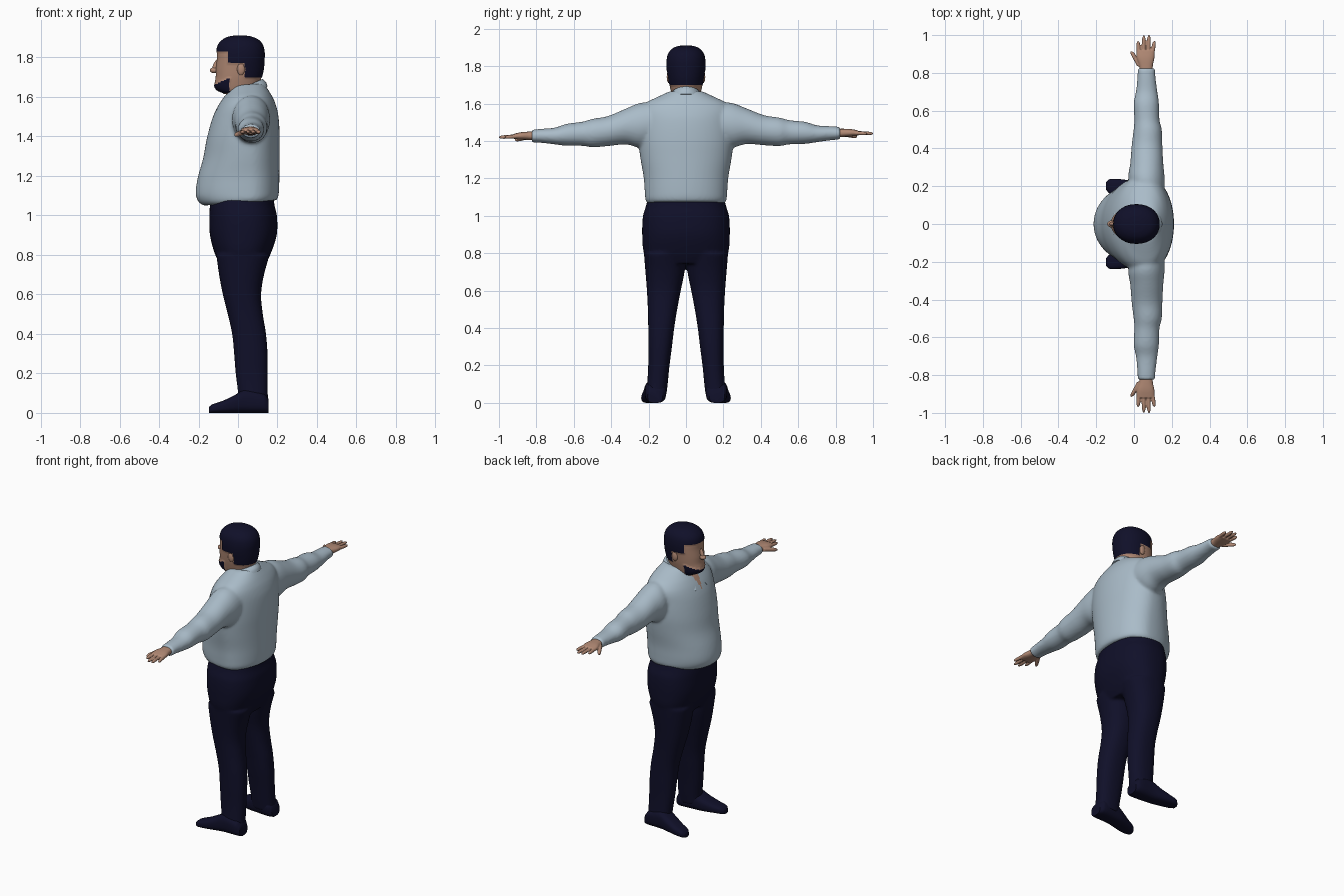
import bpy, bmesh, math
from mathutils import Vector, Matrix

if "Cube" in bpy.data.objects:
    bpy.data.objects.remove(bpy.data.objects["Cube"])


def material(name, rgb):
    m = bpy.data.materials.new(name)
    m.diffuse_color = (*rgb, 1)
    m.use_nodes = True
    m.node_tree.nodes["Principled BSDF"].inputs["Base Color"].default_value = m.diffuse_color
    return m


SHIRT = material("pale blue shirt", (0.40, 0.50, 0.58))
SKIN = material("skin", (0.44, 0.25, 0.175))
NAVY = material("dark navy", (0.005, 0.005, 0.022))


def refine(rings, steps):
    """Smooth in-between rings; the first number of each ring is its station."""
    n, out = len(rings), []
    slope = lambda i, k: ((rings[min(i + 1, n - 1)][k] - rings[max(i - 1, 0)][k])
                          / (rings[min(i + 1, n - 1)][0] - rings[max(i - 1, 0)][0]))
    for i in range(n - 1):
        a, b = rings[i], rings[i + 1]
        h = b[0] - a[0]
        for j in range(steps):
            s = j / steps
            row = [a[0] + h * s]
            for k in range(1, 5):
                row.append((2*s**3 - 3*s*s + 1) * a[k] + (s**3 - 2*s*s + s) * h * slope(i, k)
                           + (3*s*s - 2*s**3) * b[k] + (s**3 - s*s) * h * slope(i + 1, k))
            out.append(row)
    return out + [list(rings[-1])]


def loft(bm, axis, rings, n=2.0, mid=None, tilt=0, segs=40, steps=4, place=None):
    """Skin of superellipse rings (station, u0, u1, v0, v1) along an axis."""
    loops = []
    for t, u0, u1, v0, v1 in refine(rings, steps):
        uc, vc = (u0 + u1) / 2 if mid is None else mid, (v0 + v1) / 2
        loop = []
        for i in range(segs):
            a = 2 * math.pi * i / segs
            c, s = math.cos(a), math.sin(a)
            u = uc + math.copysign(abs(c) ** (2 / n), c) * (u1 - uc if c > 0 else uc - u0)
            v = vc + math.copysign(abs(s) ** (2 / n), s) * (v1 - v0) / 2
            p = {"z": (u, v, t + tilt * u), "y": (u, t, v), "x": (t, u, v)}[axis]
            loop.append(bm.verts.new(place(*p) if place else p))
        loops.append(loop)
    for a, b in zip(loops, loops[1:]):
        for i in range(segs):
            j = (i + 1) % segs
            bm.faces.new((a[i], a[j], b[j], b[i]))
    bm.faces.new(loops[0])
    bm.faces.new(loops[-1])


def sym(*rows):
    """Rings symmetric in y: (z, x0, x1, half width)."""
    return [(z, x0, x1, -w, w) for z, x0, x1, w in rows]


def finish(bm, name, mats, rule=None, voxel=0, smooth=5, angle=50):
    bmesh.ops.recalc_face_normals(bm, faces=bm.faces)
    me = bpy.data.meshes.new(name)
    bm.to_mesh(me)
    bm.free()
    ob = bpy.data.objects.new(name, me)
    bpy.context.collection.objects.link(ob)
    if voxel:  # fuse overlapping lofts into one skin
        r = ob.modifiers.new("fuse", "REMESH")
        r.mode, r.voxel_size = "VOXEL", voxel
        s = ob.modifiers.new("soften", "SMOOTH")
        s.factor, s.iterations = 0.5, smooth
        dg = bpy.context.evaluated_depsgraph_get()
        ob.data = bpy.data.meshes.new_from_object(ob.evaluated_get(dg))
        ob.modifiers.clear()
    ob.data.materials.clear()
    for m in mats:
        ob.data.materials.append(m)
    for p in ob.data.polygons:
        p.material_index = rule(p.center) if rule else 0
    bpy.ops.object.select_all(action="DESELECT")
    ob.select_set(True)
    bpy.context.view_layer.objects.active = ob
    bpy.ops.object.shade_smooth_by_angle(angle=math.radians(angle))
    return ob


def arm_side(s):
    """Place arm points on one side; the arm on -y hangs slightly lower."""
    return lambda x, y, z: (x, s * y, z + s * 0.01 * max(0, (y - 0.25) / 0.75))


# shirt: torso and sleeves fused, with an open V at the throat
def throat(c):
    return int(c.x < -0.02 and c.z > 1.53 and abs(c.y) < 0.36 * (c.z - 1.53))


bm = bmesh.new()
loft(bm, "z", sym((1.062, -0.175, 0.195, 0.205), (1.08, -0.198, 0.204, 0.216),
                  (1.12, -0.214, 0.208, 0.22), (1.2, -0.205, 0.21, 0.226),
                  (1.3, -0.177, 0.211, 0.243), (1.4, -0.158, 0.211, 0.255),
                  (1.5, -0.13, 0.203, 0.255), (1.56, -0.102, 0.187, 0.25),
                  (1.6, -0.075, 0.168, 0.215), (1.63, -0.05, 0.15, 0.155),
                  (1.66, -0.03, 0.13, 0.09)), n=2.05, mid=0.06, tilt=0.07, segs=64)
SLEEVE = [(0.14, 0.0, 0.16, 1.4, 1.605), (0.24, -0.03, 0.162, 1.365, 1.605),
          (0.32, -0.02, 0.155, 1.383, 1.575), (0.42, -0.012, 0.15, 1.375, 1.535),
          (0.5, -0.002, 0.147, 1.37, 1.522), (0.55, 0.002, 0.135, 1.378, 1.508),
          (0.64, -0.002, 0.132, 1.38, 1.497), (0.7, 0.01, 0.124, 1.388, 1.478),
          (0.78, 0.018, 0.114, 1.398, 1.472), (0.825, 0.018, 0.112, 1.4, 1.468)]
for s in (1, -1):
    loft(bm, "y", SLEEVE, place=arm_side(s))
finish(bm, "shirt", [SHIRT, SKIN], throat, voxel=0.009)

# collar: tilted band around the neck and two pointed flaps
bm = bmesh.new()
loft(bm, "z", sym((1.585, -0.075, 0.15, 0.1), (1.61, -0.068, 0.142, 0.09),
                  (1.635, -0.062, 0.125, 0.08)), tilt=0.45, segs=64)
finish(bm, "collar", [SHIRT, SKIN], throat)
for s in (1, -1):
    bm = bmesh.new()
    flap = [(-0.02, 0.075, 1.628), (-0.07, 0.026, 1.597), (-0.112, 0.055, 1.535), (-0.06, 0.1, 1.575)]
    f = bm.faces.new([bm.verts.new((x, s * y, z)) for x, y, z in flap])
    top = bmesh.ops.extrude_face_region(bm, geom=[f])["geom"]
    bmesh.ops.translate(bm, verts=[g for g in top if isinstance(g, bmesh.types.BMVert)],
                        vec=(0.012, 0, -0.008))
    finish(bm, "collar_flap", [SHIRT])

# trousers: hips and two legs fused
bm = bmesh.new()
loft(bm, "z", sym((0.745, -0.085, 0.135, 0.19), (0.8, -0.115, 0.163, 0.225),
                  (0.9, -0.142, 0.196, 0.234), (1.0, -0.145, 0.197, 0.23),
                  (1.05, -0.142, 0.185, 0.215), (1.09, -0.135, 0.18, 0.205)), n=2.4, segs=64)
LEG = [(0.04, 0.0, 0.155, 0.105, 0.215), (0.1, 0.0, 0.151, 0.098, 0.208),
       (0.2, -0.012, 0.151, 0.088, 0.202), (0.3, -0.02, 0.15, 0.075, 0.202),
       (0.4, -0.03, 0.142, 0.063, 0.202), (0.5, -0.052, 0.126, 0.047, 0.204),
       (0.6, -0.077, 0.117, 0.028, 0.209), (0.7, -0.096, 0.132, 0.008, 0.217),
       (0.8, -0.11, 0.16, 0.0, 0.225)]
for s in (1, -1):
    loft(bm, "z", LEG, n=2.3, place=lambda x, y, z, s=s: (x, s * y, z))
finish(bm, "trousers", [NAVY], voxel=0.009)

# shoes
SHOE = [(-0.147, 0.18, 0.222, 0, 0.03), (-0.13, 0.162, 0.237, 0, 0.043),
        (-0.08, 0.143, 0.238, 0, 0.06), (-0.02, 0.122, 0.23, 0, 0.088),
        (0.04, 0.112, 0.222, 0, 0.12), (0.13, 0.108, 0.218, 0, 0.1),
        (0.155, 0.125, 0.205, 0, 0.07)]
for s in (1, -1):
    bm = bmesh.new()
    loft(bm, "x", SHOE, n=2.8, place=lambda x, y, z, s=s: (x, s * y, z))
    finish(bm, "shoe", [NAVY])

# hands: palm, four fingers and a thumb fused
FINGERS = [(0.026, 0.022, 0.968), (0.05, 0.052, 0.997), (0.074, 0.08, 1.0), (0.096, 0.108, 0.968)]
for s in (1, -1):
    bm = bmesh.new()
    loft(bm, "y", [(0.8, 0.032, 0.098, 1.41, 1.458), (0.84, 0.026, 0.1, 1.414, 1.458),
                   (0.88, 0.014, 0.108, 1.416, 1.456), (0.92, 0.014, 0.108, 1.42, 1.448)],
         n=2.4, place=arm_side(s))

    def digit(x0, x1, y0, y1, z0, z1, r):
        rows = []
        for k, w in ((0, 1), (0.5, 1), (0.85, 0.85), (1, 0.35)):
            x, z = x0 + (x1 - x0) * k, z0 + (z1 - z0) * k
            rows.append((y0 + (y1 - y0) * k, x - r * w, x + r * w, z - r * w, z + r * w))
        loft(bm, "y", rows, segs=16, place=arm_side(s))
    for x0, x1, tip in FINGERS:
        digit(x0, x1, 0.89, tip + 0.001, 1.435, 1.43, 0.0105)
    digit(0.03, -0.014, 0.835, 0.915, 1.432, 1.415, 0.013)
    finish(bm, "hand", [SKIN], voxel=0.0035, smooth=2)


# head: skin, with hair and chin beard chosen by height and depth
def hair(c):
    return c.z > (1.832 if c.x < -0.05 else 1.77 if c.x < 0.035 else 1.697)


def beard(c):
    return c.x < -0.043 and 1.618 < c.z < 1.715 + 0.45 * c.x


bm = bmesh.new()
loft(bm, "z", sym((1.54, -0.04, 0.11, 0.066), (1.6, -0.045, 0.108, 0.07),
                  (1.622, -0.075, 0.106, 0.07), (1.636, -0.105, 0.106, 0.073),
                  (1.66, -0.118, 0.11, 0.079), (1.7, -0.113, 0.118, 0.088),
                  (1.74, -0.112, 0.127, 0.094), (1.79, -0.107, 0.131, 0.1),
                  (1.83, -0.106, 0.131, 0.1), (1.865, -0.097, 0.121, 0.092),
                  (1.89, -0.072, 0.097, 0.072), (1.903, -0.042, 0.063, 0.045),
                  (1.908, -0.01, 0.03, 0.015)), n=2.15, segs=112, steps=6)
bmesh.ops.recalc_face_normals(bm, faces=bm.faces)
dark = {v for f in bm.faces if hair(f.calc_center_median()) or beard(f.calc_center_median())
        for v in f.verts}
shifts = [(v, v.normal * 0.004) for v in dark]
for v, d in shifts:
    v.co += d
finish(bm, "head", [SKIN, NAVY], lambda c: int(hair(c) or beard(c)))


# nose and ears
def ellipsoid(name, centre, radii, lean=0):
    bm = bmesh.new()
    bmesh.ops.create_uvsphere(bm, u_segments=24, v_segments=16, radius=1)
    bm.transform(Matrix.Translation(Vector(centre)) @ Matrix.Rotation(lean, 4, "Y")
                 @ Matrix.Diagonal((*radii, 1)))
    finish(bm, name, [SKIN])


ellipsoid("nose_bridge", (-0.112, 0, 1.757), (0.015, 0.011, 0.038), 0.4)
ellipsoid("nose_tip", (-0.12, 0, 1.735), (0.022, 0.018, 0.015))
for s in (1, -1):
    ellipsoid("ear", (0.015, s * 0.092, 1.742), (0.02, 0.011, 0.032))
